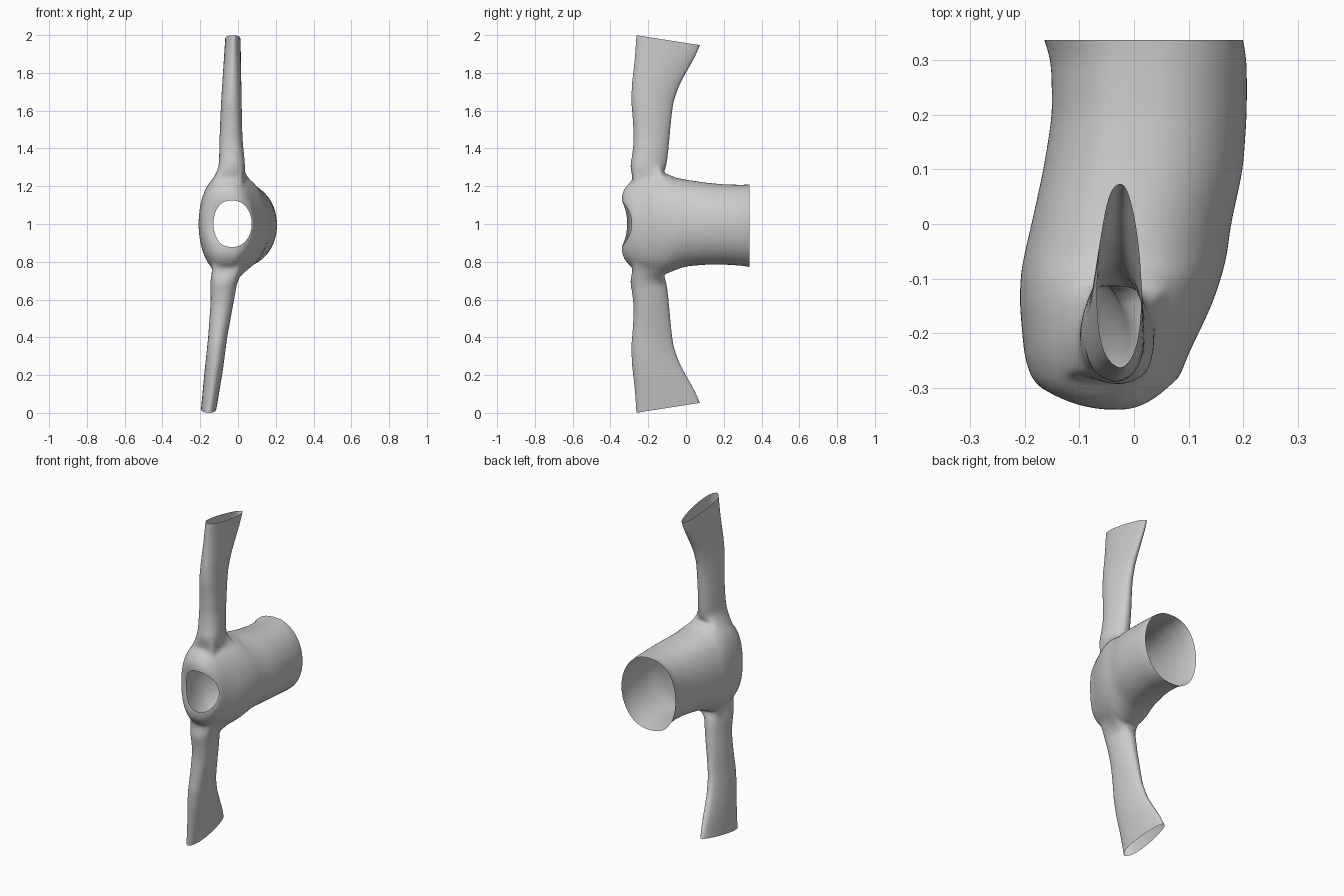
import bpy, bmesh
from math import sin, cos, pi, atan2, copysign

if "Cube" in bpy.data.objects:
    bpy.data.objects.remove(bpy.data.objects["Cube"])

N = 40          # points around the body tube

def sample(keys, t):
    """Linear interpolation of key rows, first column is the parameter."""
    for a, b in zip(keys, keys[1:]):
        lo, hi = min(a[0], b[0]), max(a[0], b[0])
        if lo <= t <= hi:
            f = (t - a[0]) / (b[0] - a[0])
            return [p + (q - p) * f for p, q in zip(a, b)]
    return list(keys[-1])

# Body rings from hem to neck: y, x min, x max, z min, z max, neck curve amount
BODY = [
    (0.337, -0.165, 0.200, 0.772, 1.210, 0.0),
    (0.30, -0.152, 0.207, 0.778, 1.208, 0.0),
    (0.20, -0.150, 0.207, 0.785, 1.210, 0.0),
    (0.10, -0.166, 0.200, 0.784, 1.220, 0.0),
    (0.00, -0.188, 0.178, 0.775, 1.235, 0.0),
    (-0.06, -0.202, 0.170, 0.755, 1.247, 0.0),
    (-0.10, -0.209, 0.160, 0.735, 1.268, 0.0),
    (-0.15, -0.209, 0.142, 0.730, 1.272, 0.0),
    (-0.20, -0.205, 0.120, 0.733, 1.268, 0.1),
    (-0.25, -0.200, 0.100, 0.752, 1.248, 0.4),
    (-0.29, -0.186, 0.088, 0.785, 1.215, 0.7),
    (-0.315, -0.160, 0.079, 0.830, 1.170, 1.0),
    (-0.317, -0.130, 0.073, 0.878, 1.125, 1.0),
]
YS = [0.337, 0.30, 0.25, 0.20, 0.15, 0.10, 0.05, 0.0, -0.03, -0.06, -0.09,
      -0.12, -0.15, -0.18, -0.21, -0.24, -0.265, -0.29, -0.315, -0.317]

# Sleeve rings, height above body middle: d, y front, y back
SLEEVE = [
    (0.30, -0.300, -0.100), (0.36, -0.286, -0.090), (0.45, -0.278, -0.082),
    (0.55, -0.283, -0.072), (0.65, -0.292, -0.060), (0.75, -0.288, -0.030),
    (0.85, -0.276, 0.018), (0.93, -0.270, 0.060), (1.00, -0.266, 0.085),
]
# x min and x max along the sleeves
UP_X = [(0.30, -0.108, 0.046), (0.45, -0.104, 0.030), (0.65, -0.095, 0.025),
        (0.85, -0.082, 0.021), (1.00, -0.072, 0.018)]
LOW_X = [(0.30, -0.155, 0.005), (0.40, -0.150, -0.014), (0.60, -0.163, -0.052),
         (0.80, -0.183, -0.077), (1.00, -0.200, -0.110)]

bm = bmesh.new()

# Body tube
rings = []
for y in YS:
    _, x0, x1, z0, z1, k = sample(BODY, y)
    cx, cz, rx, rz = (x0 + x1) / 2, (z0 + z1) / 2, (x1 - x0) / 2, (z1 - z0) / 2
    ring = []
    for i in range(N):
        a = 2 * pi * i / N
        c, s = cos(a), sin(a)
        e = 0.75 if c < 0 else 0.95           # flatter left side
        px = cx + rx * copysign(abs(c) ** e, c)
        side = 0.030 * c * c if c > 0 else 0.006 * c * c
        py = y + k * (side - 0.023 * s * s)   # neckline dips at the sides
        ring.append(bm.verts.new((px, py, cz + rz * s)))
    rings.append(ring)
holes = {1: [], -1: []}
for j in range(len(rings) - 1):
    for i in range(N):
        i2 = (i + 1) % N
        f = bm.faces.new((rings[j][i], rings[j][i2], rings[j + 1][i2], rings[j + 1][i]))
        a = 2 * pi * (i + 0.5) / N
        ym = (YS[j] + YS[j + 1]) / 2
        if abs(cos(a)) < 0.45 and -0.27 < ym < -0.11:
            holes[1 if sin(a) > 0 else -1].append(f)

# Sleeves grown from the armholes
for sgn, xs in ((1, UP_X), (-1, LOW_X)):
    inside = set(holes[sgn])
    edges = [e for f in inside for e in f.edges
             if sum(g in inside for g in e.link_faces) == 1]
    pairs = [tuple(e.verts) for e in edges]
    verts = list({v for p in pairs for v in p})
    hx = sum(v.co.x for v in verts) / len(verts)
    ang = {v: atan2((v.co.x - hx) / 0.07, -(v.co.y + 0.19) / 0.08) for v in verts}
    bmesh.ops.delete(bm, geom=list(inside), context='FACES_ONLY')
    prev = {v: v for v in verts}
    for n in range(15):
        d = 0.30 + 0.05 * n
        _, y0, y1 = sample(SLEEVE, min(d, 1.0))
        _, x0, x1 = sample(xs, min(d, 1.0))
        new = {}
        for v in verts:
            a = ang[v]
            t = (1 - cos(a)) / 2                # 0 at the front, 1 at the back
            px = (x0 + x1) / 2 + (x1 - x0) / 2 * sin(a) * (1.12 - 0.45 * t)
            slant = 0.055 * t * max(0, (d - 0.6) / 0.4)
            new[v] = bm.verts.new((px, y0 + (y1 - y0) * t, 1 + sgn * (d - slant)))
        for p, q in pairs:
            bm.faces.new((prev[p], prev[q], new[q], new[p]))
        prev = new

# Clear the unused points inside the armholes and tidy normals
bmesh.ops.delete(bm, geom=[e for e in bm.edges if not e.link_faces], context='EDGES')
bmesh.ops.delete(bm, geom=[v for v in bm.verts if not v.link_faces], context='VERTS')
bmesh.ops.recalc_face_normals(bm, faces=bm.faces[:])
mesh = bpy.data.meshes.new("shirt")
bm.to_mesh(mesh)
bm.free()
shirt = bpy.data.objects.new("shirt", mesh)
bpy.context.collection.objects.link(shirt)
for p in mesh.polygons:
    p.use_smooth = True
sub = shirt.modifiers.new("smooth_cloth", 'SUBSURF')
sub.levels = sub.render_levels = 2
